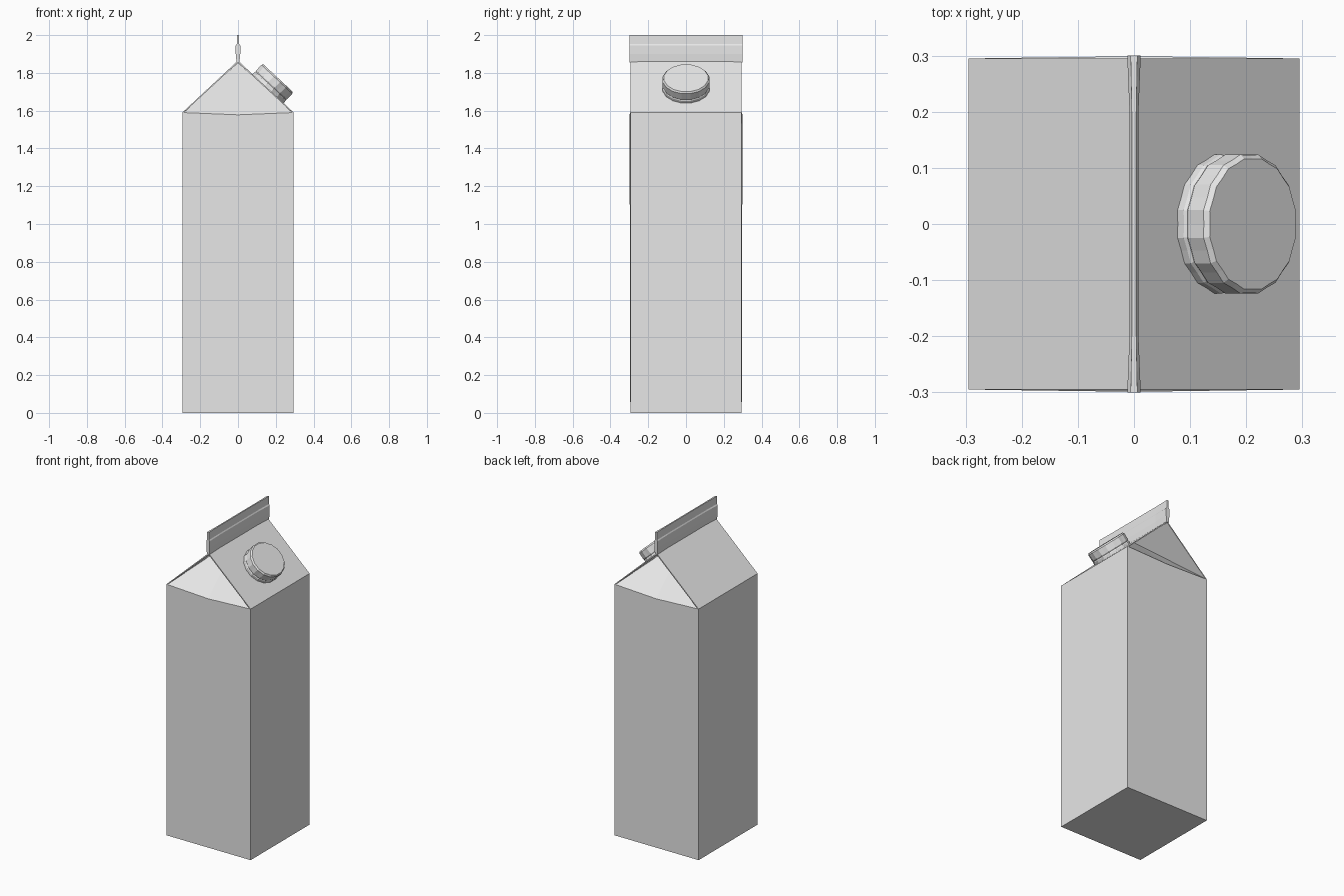
import bpy, bmesh, math
from mathutils import Matrix, Vector

cube = bpy.data.objects.get("Cube")
if cube:
    bpy.data.objects.remove(cube, do_unlink=True)

HALF = 0.295      # half width of the carton
EAVE = 1.59       # top of the walls
RIDGE = 1.865     # where the roof panels meet
TOP = 2.0

card = bpy.data.materials.new("plain card grey")
card.use_nodes = True
GREY = (0.8, 0.8, 0.8, 1)
card.diffuse_color = GREY
card.node_tree.nodes["Principled BSDF"].inputs["Base Color"].default_value = GREY


def finish(name, bm):
    bmesh.ops.recalc_face_normals(bm, faces=bm.faces)
    mesh = bpy.data.meshes.new(name)
    bm.to_mesh(mesh)
    bm.free()
    mesh.materials.append(card)
    obj = bpy.data.objects.new(name, mesh)
    bpy.context.collection.objects.link(obj)
    return obj


def loft(name, rings):
    """Join equal-sized closed rings of points and cap both ends."""
    bm = bmesh.new()
    loops = [[bm.verts.new(p) for p in ring] for ring in rings]
    n = len(loops[0])
    for a, b in zip(loops, loops[1:]):
        for i in range(n):
            j = (i + 1) % n
            bm.faces.new((a[i], a[j], b[j], b[i]))
    bm.faces.new(loops[0])
    bm.faces.new(loops[-1])
    return finish(name, bm)


# Body: four walls closed by the inward-folded gable triangles
bm = bmesh.new()
corners = [(-1, -1), (1, -1), (1, 1), (-1, 1)]
low = [bm.verts.new((x * HALF, y * HALF, 0)) for x, y in corners]
high = [bm.verts.new((x * HALF, y * HALF, EAVE)) for x, y in corners]
apex = bm.verts.new((0, 0, RIDGE - 0.012))
bm.faces.new(low)
for i in range(4):
    j = (i + 1) % 4
    if i % 2 == 0:  # front and back creases dip slightly in the middle
        y = corners[i][1] * (HALF + 0.004)
        mid = bm.verts.new((0, y, EAVE - 0.012))
        bm.faces.new((low[i], low[j], high[j], mid, high[i]))
        bm.faces.new((high[i], mid, apex))
        bm.faces.new((mid, high[j], apex))
    else:
        bm.faces.new((low[i], low[j], high[j], high[i]))
        bm.faces.new((high[i], high[j], apex))
finish("carton_body", bm)

# Roof: two thin sloping panels that overhang the folded gable ends
right_half = [(HALF, EAVE), (0, RIDGE)]
profile = right_half + [(-HALF, EAVE), (-HALF + 0.008, EAVE),
                        (0, RIDGE - 0.01), (HALF - 0.008, EAVE)]
loft("roof_panels", [[(x, y, z) for x, z in profile] for y in (-HALF, HALF)])

# Fin: folded lower band, thicker at its ends, with the thin seal above
side = [(0.6, RIDGE - 0.01), (1.0, 1.9), (1.0, 1.945), (0.55, 1.952), (0.5, TOP)]
outline = side + [(-x, z) for x, z in reversed(side)]
stations = [(-0.3, 0.012), (-0.2, 0.008), (0.2, 0.008), (0.3, 0.012)]
loft("top_fin", [[(x * w, y, z) for x, z in outline] for y, w in stations])

# Screw cap: fluted sides, chamfered rim, set square on the +x panel
slope = Vector((HALF, 0, EAVE - RIDGE)).normalized()
normal = Vector((-slope.z, 0, slope.x))
centre = Vector((0.158, 0, 1.715))
frame = Matrix((slope, Vector((0, 1, 0)), normal)).transposed()
SIDES = 32
rings = []
for height, scale in [(-0.008, 1.0), (0.018, 1.0), (0.024, 0.97), (0.03, 1.0),
                      (0.07, 1.0), (0.079, 0.94)]:
    ring = []
    for k in range(SIDES):
        a = math.tau * k / SIDES
        r = scale * (1.0 if k % 2 else 0.975)
        local = Vector((0.114 * r * math.cos(a), 0.126 * r * math.sin(a), height))
        ring.append(centre + frame @ local)
    rings.append(ring)
loft("screw_cap", rings)
